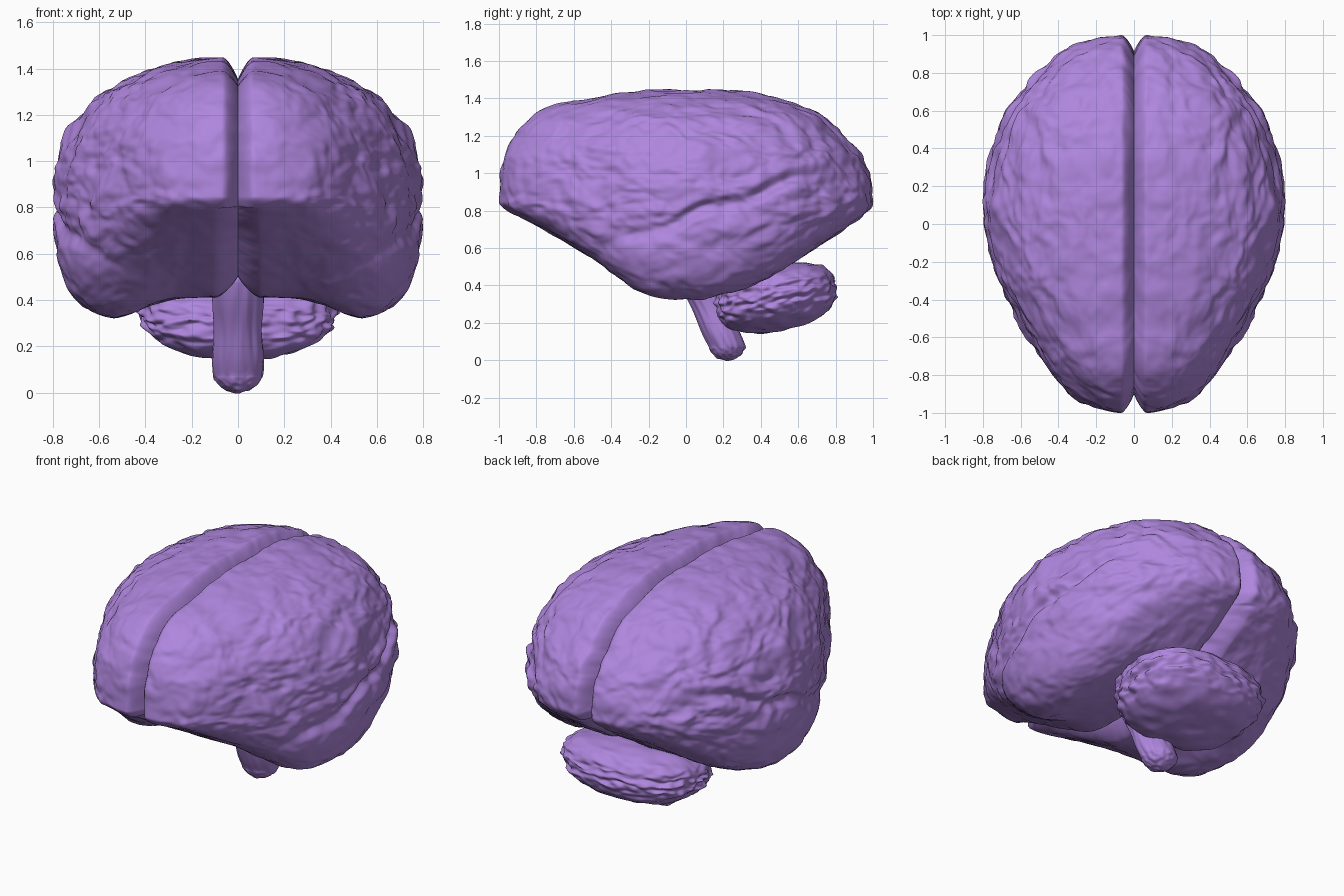
import bpy, bmesh, math
from mathutils import Vector, noise

cube = bpy.data.objects.get("Cube")
if cube:
    bpy.data.objects.remove(cube, do_unlink=True)

lilac = bpy.data.materials.new("lilac")
lilac.use_nodes = True
lilac.diffuse_color = (0.43, 0.24, 0.73, 1)
bsdf = lilac.node_tree.nodes["Principled BSDF"]
bsdf.inputs["Base Color"].default_value = lilac.diffuse_color
bsdf.inputs["Roughness"].default_value = 0.6


def sculpt(name, cuts, shape):
    """Turn a gridded cube into a unit sphere, then move each point with shape()."""
    bm = bmesh.new()
    bmesh.ops.create_cube(bm, size=2)
    bmesh.ops.subdivide_edges(bm, edges=bm.edges[:], cuts=cuts, use_grid_fill=True)
    for v in bm.verts:
        even = Vector([math.tan(c * math.pi / 4) for c in v.co])
        v.co = shape(even.normalized())
    bmesh.ops.recalc_face_normals(bm, faces=bm.faces[:])
    mesh = bpy.data.meshes.new(name)
    bm.to_mesh(mesh)
    bm.free()
    mesh.materials.append(lilac)
    obj = bpy.data.objects.new(name, mesh)
    bpy.context.collection.objects.link(obj)
    bpy.ops.object.select_all(action="DESELECT")
    obj.select_set(True)
    bpy.context.view_layer.objects.active = obj
    bpy.ops.object.shade_smooth_by_angle(angle=math.radians(60))


def sample(values, t):
    """Smooth curve through evenly spaced values, t from 0 to 1."""
    last = len(values) - 1
    i = min(int(t * last), last - 1)
    f = t * last - i
    b, c = values[i], values[i + 1]
    a, d = values[max(i - 1, 0)], values[min(i + 2, last)]
    return b + f / 2 * (c - a + f * (2*a - 5*b + 4*c - d + f * (3*(b - c) + d - a)))


def bump(p, scale):
    return noise.noise(p * scale + Vector((3.1, 7.7, 1.3)))


def clamp(v):
    return max(0.0, min(1.0, v))


def ease(v):
    v = clamp(v)
    return v * v * (3 - 2 * v)


# Proportions from front to back, as multiples of a sphere's section
WIDTH = [1.1, .9, .74, .70, .71, .755, .79, .80, .815, .825, .85, .95, 1.05]
CROWN = [1.05, .98, .86, .73, .64, .61, .595, .61, .635, .67, .66, .72, .8]
BASE = [.15, .17, .21, .3, .44, .585, .60, .58, .52, .40, .30, .25, .22]
MIDDLE = Vector((0, 0, 0.85))


def cerebrum_shape(d):
    t = math.asin(max(-1, min(1, d.y))) / math.pi + 0.5
    r = math.hypot(d.x, d.z)
    c, s = (abs(d.x) / r, abs(d.z) / r) if r > 1e-6 else (1, 0)
    n = 2.3 if d.z > 0 else 2.4 + 1.1 * (1 - d.y ** 2)
    box = (c ** n + s ** n) ** (-1 / n)
    x = d.x * box * sample(WIDTH, t)
    z = d.z * box * sample(CROWN if d.z > 0 else BASE, t)
    # the underside rises toward the middle
    if z < 0:
        z *= 1 - 0.27 * (1 - d.y ** 2) * ease((0.66 - abs(x)) / 0.45)
    p = Vector((x, d.y, z))
    out = Vector((d.x, d.y * 0.6, d.z)).normalized()
    # low, uneven folds, strongest on the sides and the rear
    q = Vector((abs(x), d.y * 0.8, z * 1.2))
    side = ease((abs(x) - 0.2) / 0.4)
    under = clamp(-d.z * 2)
    rough = (0.5 + 0.5 * side + 0.2 * clamp(d.y)) * (1 - 0.4 * under)
    warp = q + 0.05 * noise.noise_vector(q * 5)
    folds = 0.018 * bump(warp, 6) + 0.016 * bump(warp, 12) + 0.008 * bump(warp, 22)
    p += out * folds * rough
    # side cleft above the temporal lobe, with a swelling below it
    cleft = z - (-0.09 + 0.36 * d.y + 0.02 * math.sin(d.y * 14))
    reach = ease((d.y + 0.5) * 4) * ease((0.8 - d.y) * 4) * side
    p -= out * 0.028 * reach * ease(1 - abs(cleft) / 0.06)
    p += out * 0.012 * reach * ease(1 - abs(cleft + 0.11) / 0.12)
    # long fissure between the halves
    gap = clamp(1 - abs(x) / (0.065 if d.z > -0.3 else 0.1))
    p -= p.normalized() * 0.095 * gap ** 1.5
    return p + MIDDLE


def cerebellum_shape(d):
    n = 2.5
    box = (abs(d.x) ** n + abs(d.y) ** n + abs(d.z) ** n) ** (-1 / n)
    p = d * box
    # ruffled rim with fine horizontal leaves
    rim = 1 - abs(p.z)
    ruffle = 1 + 0.07 * bump(d, 7) * rim + 0.015 * math.sin(p.z * 18) * rim
    x, y = 0.42 * p.x * ruffle, 0.32 * p.y * ruffle
    x *= 1 + 0.12 * p.z
    z = 0.178 * p.z + 0.012 * bump(d, 4) + 0.14 * y
    return Vector((x, y + 0.48, z + 0.335))


def brainstem_shape(d):
    top, tip = Vector((0, 0.03, 0.46)), Vector((0, 0.22, 0.1))
    t = clamp(0.5 - d.z * 2)
    p = top.lerp(tip, t)
    swell = 1 + 0.05 * math.sin(t * 9) + 0.06 * bump(d, 4)
    return p + Vector((d.x * 0.108, d.y * 0.1, d.z * 0.1)) * swell


sculpt("cerebrum", 119, cerebrum_shape)
sculpt("cerebellum", 59, cerebellum_shape)
sculpt("brainstem", 39, brainstem_shape)
